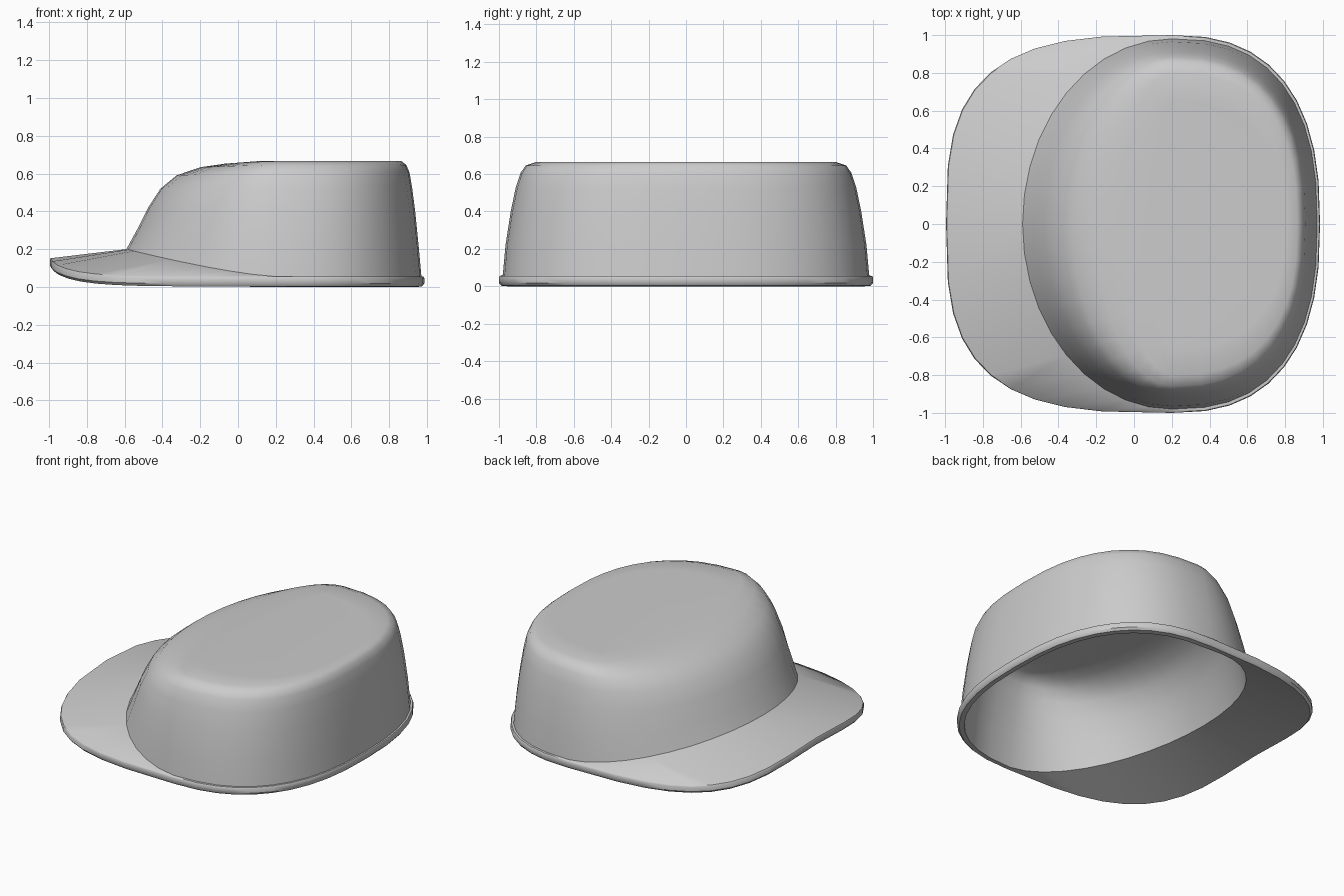
import bpy, bmesh, math

if "Cube" in bpy.data.objects:
    bpy.data.objects.remove(bpy.data.objects["Cube"])

SEGMENTS = 40
CENTRE = 0.2

grey = bpy.data.materials.new("plain grey")
grey.use_nodes = True
colour = (0.6, 0.6, 0.6, 1)
grey.diffuse_color = colour
grey.node_tree.nodes["Principled BSDF"].inputs["Base Color"].default_value = colour


def oval(front, back, half_width, n_front, n_back, height):
    """Ring of points; height(u, y) gets u = 0..1 toward the front."""
    ring = []
    for i in range(SEGMENTS):
        t = 2 * math.pi * i / SEGMENTS
        c, s = math.cos(t), math.sin(t)
        n, reach = (n_front, front - CENTRE) if c > 0 else (n_back, back - CENTRE)
        u = abs(c) ** (2 / n)
        y = half_width * math.copysign(abs(s) ** (2 / n), s)
        ring.append((CENTRE + reach * u, y, height(u if c > 0 else 0, y)))
    return ring


def loft(name, rings, cap=False, inward=False):
    """Skin the rings, optionally capping the last one."""
    bm = bmesh.new()
    loops = [[bm.verts.new(p) for p in ring] for ring in rings]
    if cap:
        bm.faces.new(reversed(loops[-1]))
    for a, b in zip(loops, loops[1:]):
        for i in range(SEGMENTS):
            j = (i + 1) % SEGMENTS
            bm.faces.new((a[i], b[i], b[j], a[j]))
    if inward:
        bmesh.ops.reverse_faces(bm, faces=bm.faces)
    mesh = bpy.data.meshes.new(name)
    bm.to_mesh(mesh)
    bm.free()
    mesh.materials.append(grey)
    obj = bpy.data.objects.new(name, mesh)
    bpy.context.collection.objects.link(obj)
    bpy.ops.object.select_all(action="DESELECT")
    obj.select_set(True)
    bpy.context.view_layer.objects.active = obj
    bpy.ops.object.shade_smooth_by_angle(angle=math.radians(40))


def crown_ring(front, back, half_width, z_front, z_back):
    rise = lambda u, y: z_back + (z_front - z_back) * u ** 1.35
    return oval(front, back, half_width, 2, 2.5, rise)


def lining_ring(front, back, half_width, z_front, z_back):
    return crown_ring(front + 0.025, back - 0.025, half_width - 0.025,
                      z_front * 0.92, z_back * 0.92)


def brim_ring(inset, z):
    # The edge arches upward in the middle of the front
    arch = lambda u, y: z + (0.097 * max(0, 1 - y * y) ** 1.9 if u > 0 else 0)
    return oval(-0.995 + inset, 0.985 - inset, 1 - inset, 3.15, 2.5, arch)


# Crown: sloping front and flat top, from the base upward
base = (-0.59, 0.97, 0.98, 0.2, 0.055)
opening = (-0.565, 0.945, 0.955, 0.16, 0)
levels = (
    (-0.53, 0.955, 0.965, 0.31, 0.22),
    (-0.475, 0.937, 0.937, 0.42, 0.4),
    (-0.41, 0.92, 0.91, 0.52, 0.53),
    (-0.325, 0.907, 0.885, 0.59, 0.605),
    (-0.2, 0.89, 0.858, 0.633, 0.645),
    (-0.07, 0.865, 0.8, 0.652, 0.665),
    (0.1, 0.8, 0.65, 0.665, 0.665),
)
loft("crown", [crown_ring(*level) for level in (base, *levels)], cap=True)

# Lining: inside of the crown, open at the bottom
loft("lining", [crown_ring(*opening)] + [lining_ring(*level) for level in levels],
     cap=True, inward=True)

# Brim: wide visor at the front that narrows to a thin rim behind
loft("brim", [
    crown_ring(*opening),
    brim_ring(0.012, 0.003),
    brim_ring(0, 0.018),
    brim_ring(0, 0.048),
    brim_ring(0.004, 0.055),
    crown_ring(*base),
])
